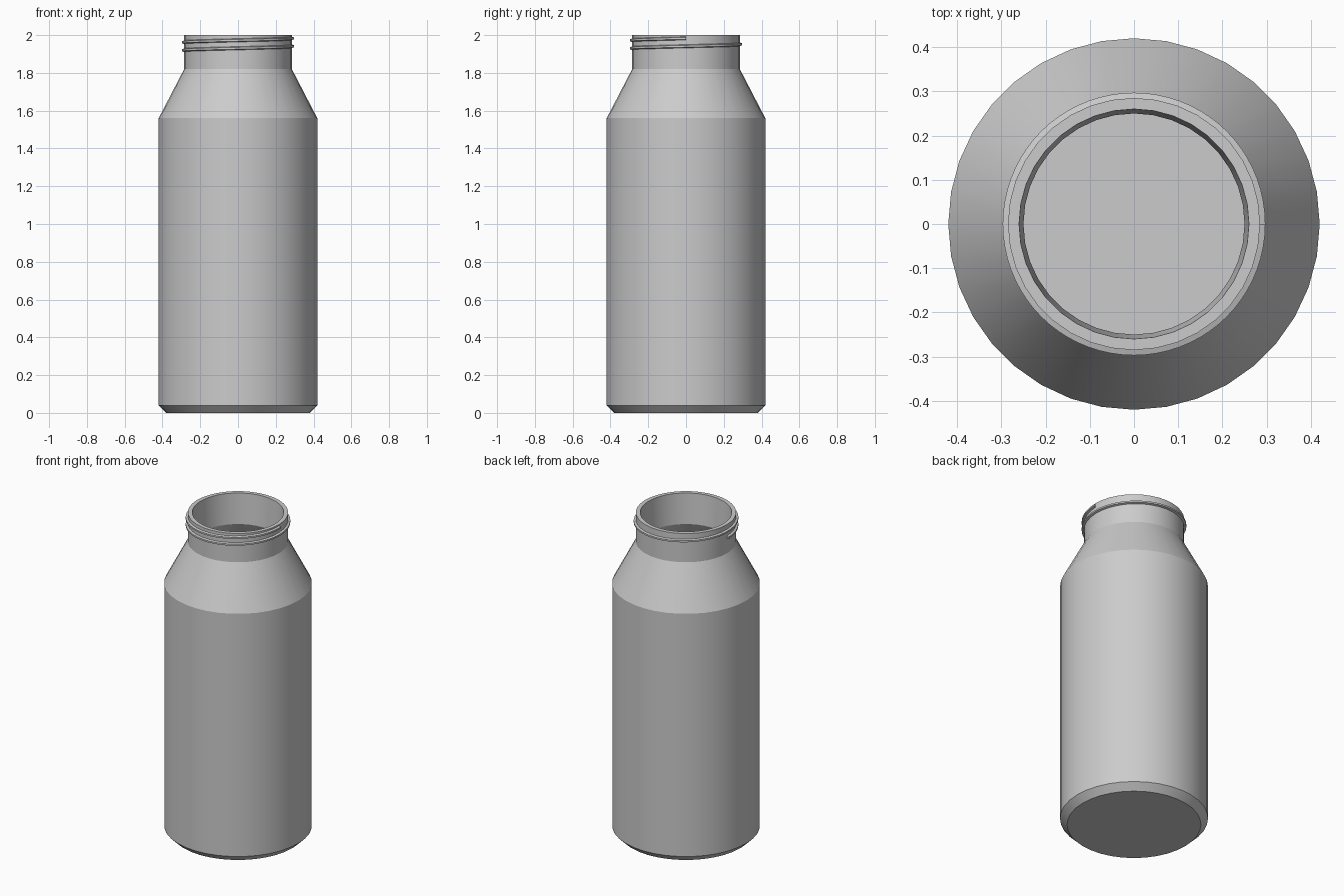
import bpy, bmesh
from math import sin, cos, pi, radians

if "Cube" in bpy.data.objects:
    bpy.data.objects.remove(bpy.data.objects["Cube"])

SEGMENTS = 36


def finish(bm, name):
    bmesh.ops.recalc_face_normals(bm, faces=bm.faces)
    mesh = bpy.data.meshes.new(name)
    bm.to_mesh(mesh)
    bm.free()
    obj = bpy.data.objects.new(name, mesh)
    bpy.context.collection.objects.link(obj)
    bpy.ops.object.select_all(action='DESELECT')
    obj.select_set(True)
    bpy.context.view_layer.objects.active = obj
    bpy.ops.object.shade_smooth_by_angle(angle=radians(25))
    return obj


def bridge(bm, rows, close):
    """Join consecutive rows of vertices with quads."""
    for a, b in zip(rows, rows[1:]):
        n = len(a)
        for i in range(n if close else n - 1):
            j = (i + 1) % n
            bm.faces.new((a[i], a[j], b[j], b[i]))
    bm.faces.new(rows[0])
    bm.faces.new(rows[-1])


# Hollow bottle: outer profile up to the rim, then down the inside
profile = [(0.38, 0), (0.42, 0.04), (0.42, 1.56), (0.285, 1.82), (0.285, 2.0),
           (0.26, 2.0), (0.25, 1.81), (0.39, 1.545), (0.39, 0.055), (0.365, 0.03)]
bm = bmesh.new()
rings = []
for r, z in profile:
    rings.append([bm.verts.new((r * cos(2 * pi * i / SEGMENTS), r * sin(2 * pi * i / SEGMENTS), z))
                  for i in range(SEGMENTS)])
bridge(bm, rings, True)
finish(bm, "bottle_body")

# Screw thread: small ridge swept one and a half turns around the neck
section = [(0.278, -0.011), (0.297, -0.005), (0.297, 0.005), (0.278, 0.011)]
turns, start, z0, pitch = 1.5, pi, 1.92, 0.042
steps = int(turns * 72)
bm = bmesh.new()
rows = []
for k in range(steps + 1):
    t = turns * k / steps
    a = start + 2 * pi * t
    rows.append([bm.verts.new((r * cos(a), r * sin(a), z0 + pitch * t + dz)) for r, dz in section])
bridge(bm, rows, True)
finish(bm, "neck_thread")
